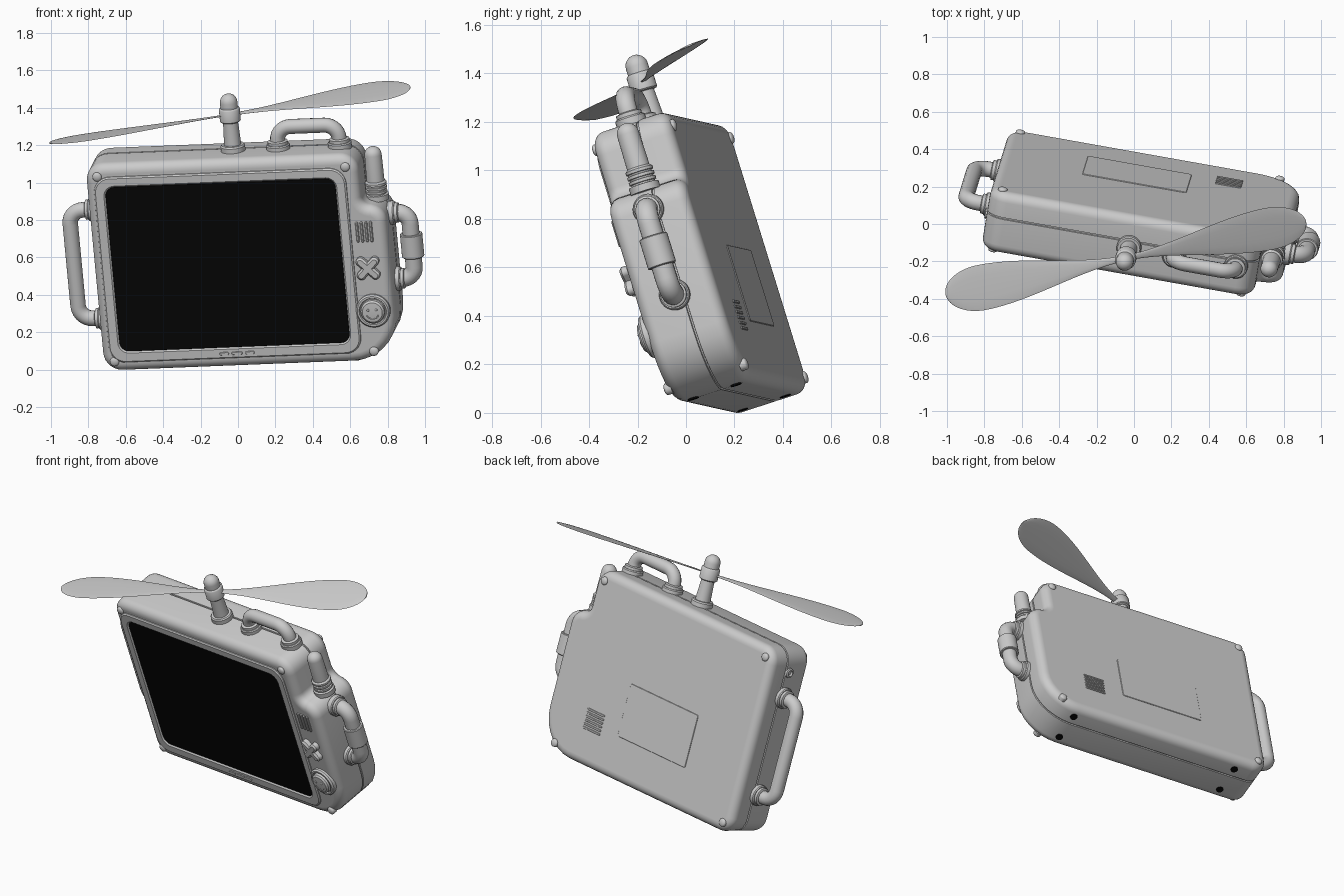
import bpy, bmesh, math
from mathutils import Vector, Matrix

cube = bpy.data.objects.get("Cube")
if cube:
    bpy.data.objects.remove(cube, do_unlink=True)

# Tilted frame of the whole device: x = width, y = depth to the back, z = height
U = Vector((1, -0.178, 0.04)).normalized()
W = Vector((-0.09, -0.31, 1))
W = (W - U * W.dot(U)).normalized()
V = W.cross(U)
TILT = Matrix((U, V, W)).transposed().to_4x4()
TILT.translation = (0.034, 0.065, 0.013)
DEPTH = 0.34
MID = 0.168
parts = []


def material(name, value):
    m = bpy.data.materials.new(name)
    m.use_nodes = True
    colour = (value, value, value, 1)
    m.diffuse_color = colour
    m.node_tree.nodes["Principled BSDF"].inputs["Base Color"].default_value = colour
    return m


GREY = material("light grey plastic", 0.6)
BLACK = material("black", 0.002)


def loft(name, rings, mat=GREY, caps=True):
    """Skin a list of equal rings of local points."""
    bm = bmesh.new()
    rows = [[bm.verts.new(p) for p in ring] for ring in rings]
    n = len(rows[0])
    for r0, r1 in zip(rows, rows[1:]):
        for i in range(n):
            j = (i + 1) % n
            bm.faces.new((r0[i], r0[j], r1[j], r1[i]))
    if caps:
        bm.faces.new(rows[0])
        bm.faces.new(rows[-1])
    bmesh.ops.recalc_face_normals(bm, faces=bm.faces)
    mesh = bpy.data.meshes.new(name)
    bm.to_mesh(mesh)
    bm.free()
    mesh.materials.append(mat)
    ob = bpy.data.objects.new(name, mesh)
    ob.matrix_world = TILT
    bpy.context.collection.objects.link(ob)
    parts.append(ob)
    return ob


def corner(p, before, after, r, n=7):
    """Quarter-circle points replacing a right-angled corner."""
    d1, d2 = (before - p).normalized(), (after - p).normalized()
    mid = p + (d1 + d2) * r
    steps = [math.pi / 2 * i / n for i in range(n + 1)]
    return [mid - d2 * r * math.cos(t) - d1 * r * math.sin(t) for t in steps]


def outline(corners, inset=0.0):
    """Rounded, inset outline of an anticlockwise square-cornered shape."""
    pts = [Vector(c[:2]) for c in corners]
    moved, radii = [], []
    for i, p in enumerate(pts):
        e1 = (p - pts[i - 1]).normalized()
        e2 = (pts[(i + 1) % len(pts)] - p).normalized()
        inward = Vector((-e1.y - e2.y, e1.x + e2.x))
        moved.append(p + inward * inset)
        turn = 1 if e1.x * e2.y - e1.y * e2.x > 0 else -1
        radii.append(max(corners[i][2] - turn * inset, 0.002))
    out = []
    for i, p in enumerate(moved):
        out += corner(p, moved[i - 1], moved[(i + 1) % len(moved)], radii[i])
    return out


def rect(a0, a1, c0, c1, r):
    return [(a0, c0, r), (a1, c0, r), (a1, c1, r), (a0, c1, r)]


def at_depth(pts, b):
    return [(p.x, b, p.y) for p in pts]


def plate(name, centre, size, r, b0, b1, mat=GREY, turn=0.0, bevel=0.004):
    """Rounded plate lying parallel to the front, from depth b0 out to b1."""
    w, h = size[0] / 2, size[1] / 2
    shape = rect(-w, w, -h, h, r)
    rot = Matrix.Rotation(turn, 2)
    c = Vector(centre)
    side = math.copysign(bevel, b1 - b0)
    rings = []
    for inset, b in ((0, b0), (0, b1 - side), (bevel, b1)):
        rings.append(at_depth([c + rot @ p for p in outline(shape, inset)], b))
    return loft(name, rings, mat)


def lathe(name, base, axis, profile, mat=GREY, n=28):
    """Turn (radius, height) pairs about an axis."""
    axis = Vector(axis)
    s = axis.orthogonal().normalized()
    t = axis.cross(s)
    rings = [[Vector(base) + axis * h + (s * math.cos(k) + t * math.sin(k)) * r
              for k in (2 * math.pi * i / n for i in range(n))] for r, h in profile]
    return loft(name, rings, mat)


def dome(r, h, height):
    """Rounded profile end."""
    return [(max(r * math.cos(t), 0.001), h + height * math.sin(t))
            for t in (math.pi / 2 * i / 6 for i in range(7))]


def tube(name, path, r, b, n=16):
    """Round tube along a path of (x, z) points at one depth."""
    rings = []
    for i, p in enumerate(path):
        t = (path[min(i + 1, len(path) - 1)] - path[max(i - 1, 0)]).normalized()
        ring = []
        for k in range(n):
            ang = 2 * math.pi * k / n
            q = p + Vector((-t.y, t.x)) * r * math.cos(ang)
            ring.append((q.x, b + r * math.sin(ang), q.y))
        rings.append(ring)
    return loft(name, rings)


def handle(name, p0, p1, p2, p3, bend, r, axis):
    """Bracket-shaped handle with a stepped collar at each foot."""
    p0, p1, p2, p3 = map(Vector, (p0, p1, p2, p3))
    tube(name, [p0] + corner(p1, p0, p2, bend) + corner(p2, p1, p3, bend) + [p3], r, MID)
    for i, p in enumerate((p0, p3)):
        lathe(f"{name}_collar_{i + 1}", (p.x, MID, p.y), axis,
              [(0.064, -0.01), (0.064, 0.02), (0.059, 0.026), (0.054, 0.026),
               (0.054, 0.042), (r, 0.047)])


# Body shell: rounded front and back edges, with a seam groove round the sides
BODY = [(-0.765, 0, 0.1), (0.84, 0, 0.25), (0.84, 0.87, 0.09),
        (0.715, 0.87, 0.05), (0.715, 1.165, 0.1), (-0.765, 1.165, 0.1)]
R = 0.05
arc = [(R * (1 - math.sin(t)), R * (1 - math.cos(t)))
       for t in (math.pi / 2 * i / 6 for i in range(7))]
profile = [(R + 0.004, 0)] + arc + [(0, 0.196), (0.008, 0.198), (0.008, 0.204), (0, 0.206)]
profile += [(d, DEPTH - b) for d, b in reversed(arc)] + [(R + 0.004, DEPTH)]
loft("body_shell", [at_depth(outline(BODY, d), b) for d, b in profile])

# Screen and its raised surround
frame_out = rect(-0.725, 0.648, 0.052, 1.097, 0.09)
frame_in = rect(-0.663, 0.587, 0.116, 1.038, 0.05)
loft("screen_surround", [at_depth(outline(s, d), b) for s, d, b in (
    (frame_out, 0, 0.004), (frame_out, 0.002, -0.004), (frame_out, 0.01, -0.01),
    (frame_in, -0.008, -0.01), (frame_in, 0, -0.002))], caps=False)
plate("screen", (-0.038, 0.577), (1.25, 0.922), 0.05, 0.003, -0.003, BLACK, bevel=0.001)
for i, (x, w) in enumerate(((-0.1, 0.05), (-0.03, 0.06), (0.04, 0.05))):
    plate(f"status_mark_{i + 1}", (x, 0.084), (w, 0.016), 0.007, -0.008, -0.014, bevel=0.002)

# Domed screws on front and back
for side, b, d in (("front", 0, -1), ("back", DEPTH, 1)):
    for i, (x, z) in enumerate(((-0.7, 0.06), (0.71, 0.06), (0.648, 1.098), (-0.7, 1.098))):
        lathe(f"{side}_screw_{i + 1}", (x, b, z), (0, d, 0),
              [(0.025, -0.02)] + dome(0.025, 0.002, 0.012), n=16)

# Speaker bars, cross pad and round face button
for i in range(4):
    plate(f"speaker_bar_{i + 1}", (0.682 + 0.025 * i, 0.732), (0.015, 0.115), 0.007, 0.01, -0.01)
for i in (1, -1):
    plate(f"cross_pad_arm_{i + 2}", (0.724, 0.532), (0.155, 0.048), 0.023, 0.01, -0.036,
          turn=i * math.pi / 4, bevel=0.01)
FACE = (0.728, 0.29)
lathe("face_button", (FACE[0], 0, FACE[1]), (0, -1, 0),
      [(0.092, -0.01), (0.092, 0.012), (0.084, 0.022), (0.074, 0.022), (0.07, 0.012),
       (0.066, 0.012), (0.064, 0.03), (0.054, 0.039), (0.02, 0.042)], n=36)
for i in (-1, 1):
    lathe(f"button_eye_{i + 2}", (FACE[0] + i * 0.022, -0.036, FACE[1] + 0.014), (0, -1, 0),
          [(0.007, 0)] + dome(0.007, 0.005, 0.005), n=12)
smile = [Vector(FACE) + 0.036 * Vector((math.cos(t), math.sin(t)))
         for t in (math.pi * (1.15 + 0.07 * i) for i in range(11))]
tube("button_smile", smile, 0.004, -0.04, n=8)

# Back battery door and vent bars
plate("battery_door", (-0.032, 0.43), (0.565, 0.33), 0.012, DEPTH - 0.004, DEPTH + 0.004, bevel=0.002)
for i in range(6):
    plate(f"vent_bar_{i + 1}", (0.455, 0.225 + 0.023 * i), (0.14, 0.012), 0.005,
          DEPTH - 0.004, DEPTH + 0.006, bevel=0.002)

# Feet under the body and a socket on the side
for i, x in enumerate((-0.56, 0.6)):
    for j, y in enumerate((0.075, 0.262)):
        lathe(f"foot_{2 * i + j + 1}", (x, y, 0), (0, 0, -1), [(0.023, -0.003), (0.023, 0.004)], BLACK)
lathe("side_socket", (-0.765, MID, 1.02), (-1, 0, 0),
      [(0.03, -0.01), (0.03, 0.008), (0.024, 0.012), (0.018, 0.012), (0.014, 0.002)])

# Handles on both sides and on top
handle("right_handle", (-0.765, 0.865), (-0.9, 0.865), (-0.9, 0.255), (-0.765, 0.255),
       0.075, 0.042, (-1, 0, 0))
handle("left_handle", (0.84, 0.78), (0.94, 0.78), (0.94, 0.41), (0.84, 0.41),
       0.065, 0.046, (1, 0, 0))
lathe("left_handle_sleeve", (0.94, MID, 0.53), (0, 0, 1),
      [(0.046, 0), (0.056, 0), (0.06, 0.004), (0.06, 0.126), (0.056, 0.13), (0.046, 0.13)])
handle("top_handle", (0.265, 1.165), (0.265, 1.285), (0.6, 1.285), (0.6, 1.165),
       0.075, 0.04, (0, 0, 1))

# Aerial on the shoulder, with ribbed base
ribs = [(0.064, -0.01), (0.064, 0.02)]
for k in range(3):
    z = 0.022 + 0.022 * k
    ribs += [(0.05, z), (0.05, z + 0.006), (0.058, z + 0.008), (0.058, z + 0.02)]
lathe("aerial", (0.775, MID, 0.87), (0, 0, 1), ribs + [(0.048, 0.095)] + dome(0.046, 0.24, 0.045))

# Propeller mast, hub and cap
HUB = Vector((0.02, MID, 1.365))
lathe("propeller_mast", (HUB.x, HUB.y, 1.165), (0, 0, 1),
      [(0.066, -0.01), (0.066, 0.026), (0.06, 0.034), (0.046, 0.034), (0.04, 0.16), (0.04, 0.18)])
lathe("propeller_hub", (HUB.x, HUB.y, 1.325), (0, 0, 1),
      [(0.04, 0), (0.052, 0.003), (0.056, 0.008), (0.056, 0.072), (0.052, 0.078),
       (0.047, 0.08)] + dome(0.047, 0.11, 0.047))

# Two pitched, paddle-shaped blades
LENGTH, PITCH = 0.995, math.radians(8)
for i, turn in enumerate((22.5, 202.5)):
    ang = math.radians(turn)
    span = Vector((math.cos(ang), math.sin(ang), 0))
    chord = Vector((-span.y, span.x, 0)) * math.cos(PITCH) + Vector((0, 0, math.sin(PITCH)))
    normal = span.cross(chord)
    rings = []
    for k in range(37):
        t = math.sin(math.pi / 2 * k / 36)
        x = min(t / 0.8, 1)
        half = 0.015 + 0.108 * x * x * (3 - 2 * x)
        half *= math.sqrt(max(1 - (max(t - 0.8, 0) / 0.2) ** 2, 0.0004))
        rings.append([HUB + span * LENGTH * t + chord * half * math.cos(q)
                      + normal * 0.004 * math.sin(q)
                      for q in (2 * math.pi * m / 12 for m in range(12))])
    loft(f"propeller_blade_{i + 1}", rings)

# Smooth shading with sharp edges kept
bpy.ops.object.select_all(action="DESELECT")
for ob in parts:
    ob.select_set(True)
bpy.context.view_layer.objects.active = parts[0]
bpy.ops.object.shade_smooth_by_angle(angle=math.radians(35))
